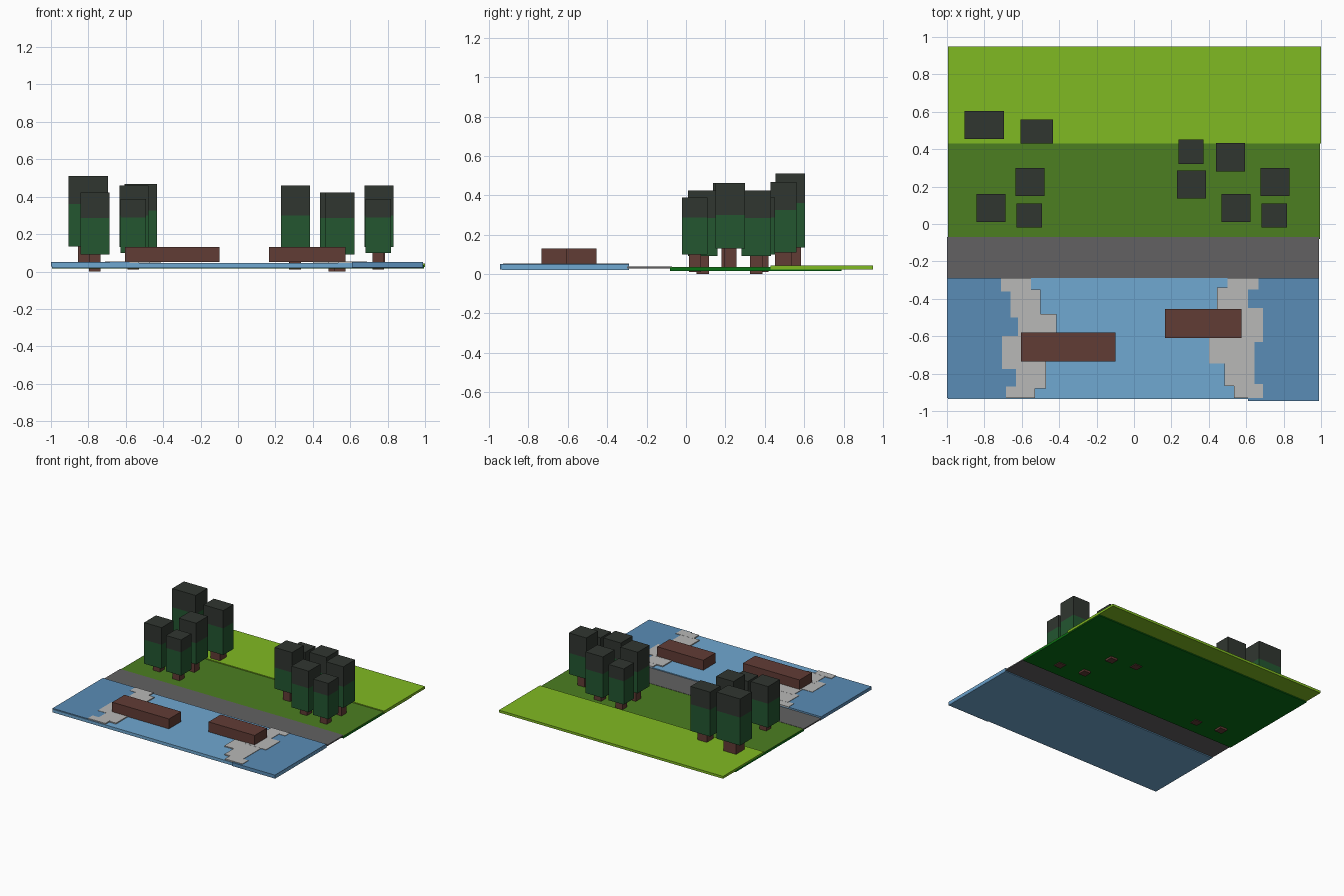
import bpy

if "Cube" in bpy.data.objects:
    bpy.data.objects.remove(bpy.data.objects["Cube"])


def material(name, r, g, b):
    lin = lambda c: ((c / 255 + 0.055) / 1.055) ** 2.4 if c > 10 else c / 255 / 12.92
    m = bpy.data.materials.new(name)
    m.diffuse_color = (lin(r), lin(g), lin(b), 1)
    m.use_nodes = True
    m.node_tree.nodes["Principled BSDF"].inputs["Base Color"].default_value = m.diffuse_color
    return m


LIGHT_GRASS = material("light grass", 128, 186, 34)
DARK_GRASS = material("dark grass", 76, 126, 33)
SOIL_GREEN = material("deep green base", 8, 112, 20)
ROAD = material("road grey", 98, 97, 98)
SHALLOW = material("shallow water", 112, 168, 209)
DEEP = material("deep water", 90, 140, 182)
FOAM = material("foam grey", 184, 184, 183)
WOOD = material("brown wood", 97, 60, 53)
LEAF = material("leaf green", 35, 86, 48)
LEAF_TOP = material("dark leaf top", 48, 54, 48)


def box(name, mat, x, y, z):
    """Box from (min, max) ranges on each axis."""
    verts = [(a, b, c) for a in x for b in y for c in z]
    faces = [(0, 1, 3, 2), (4, 6, 7, 5), (0, 4, 5, 1),
             (2, 3, 7, 6), (0, 2, 6, 4), (1, 5, 7, 3)]
    me = bpy.data.meshes.new(name)
    me.from_pydata(verts, [], faces)
    me.materials.append(mat)
    ob = bpy.data.objects.new(name, me)
    bpy.context.collection.objects.link(ob)
    return ob


# Land and road
box("ground_base", SOIL_GREEN, (-0.995, 0.995), (-0.08, 0.79), (0.016, 0.032))
box("dark_grass", DARK_GRASS, (-0.995, 0.995), (-0.078, 0.44), (0.030, 0.036))
box("light_grass", LIGHT_GRASS, (-0.995, 1.0), (0.43, 0.95), (0.024, 0.043))
box("road", ROAD, (-1.0, 0.99), (-0.30, -0.07), (0.028, 0.038))

# Water: shallow middle with deeper plates at both ends
box("river", SHALLOW, (-0.995, 0.99), (-0.935, -0.29), (0.020, 0.045))
box("deep_water_left", DEEP, (-1.0, -0.58), (-0.93, -0.29), (0.027, 0.050))
box("deep_water_right", DEEP, (0.61, 0.99), (-0.945, -0.29), (0.022, 0.050))

# Stepped foam strips between shallow and deep water: x0, x1, y0, y1
foam_left = [(-.71, -.55, -.36, -.29), (-.66, -.50, -.50, -.35), (-.62, -.415, -.60, -.48),
             (-.705, -.50, -.775, -.60), (-.63, -.47, -.88, -.73), (-.685, -.53, -.93, -.87)]
foam_right = [(.50, .665, -.35, -.29), (.445, .61, -.455, -.34), (.50, .69, -.63, -.45),
              (.40, .60, -.745, -.61), (.485, .645, -.865, -.62), (.535, .69, -.93, -.855)]
for side, rows in (("left", foam_left), ("right", foam_right)):
    for i, (x0, x1, y0, y1) in enumerate(rows):
        box(f"foam_{side}_{i}", FOAM, (x0, x1), (y0, y1), (0.044, 0.0525 + 0.0008 * (i % 3)))

# Floating logs
box("log_left", WOOD, (-0.605, -0.10), (-0.735, -0.58), (0.050, 0.130))
box("log_right", WOOD, (0.165, 0.575), (-0.61, -0.455), (0.050, 0.130))


# Trees: kind -> width, depth, crown bottom, colour split, top, trunk width, trunk bottom
KINDS = {
    "huge": (0.21, 0.15, 0.135, 0.36, 0.51, 0.11, 0.03),
    "wide": (0.175, 0.13, 0.11, 0.325, 0.468, 0.085, 0.03),
    "tall": (0.155, 0.15, 0.13, 0.30, 0.461, 0.062, 0.025),
    "medium": (0.155, 0.15, 0.092, 0.285, 0.423, 0.062, 0.0),
    "small": (0.135, 0.13, 0.10, 0.288, 0.388, 0.062, 0.01),
}


def tree(i, kind, cx, cy):
    w, d, low, split, top, t, base = KINDS[kind]
    span = lambda c, s: (c - s / 2, c + s / 2)
    box(f"trunk_{i}", WOOD, span(cx, t), span(cy, t), (base, low + 0.02))
    box(f"crown_{i}", LEAF, span(cx, w), span(cy, d), (low, split))
    box(f"crown_top_{i}", LEAF_TOP, span(cx, w), span(cy, d), (split, top))


TREES = [("huge", -.80, .53), ("wide", -.52, .495), ("tall", -.555, .225),
         ("medium", -.765, .085), ("small", -.56, .045),
         ("small", .305, .387), ("medium", .515, .357), ("tall", .307, .212),
         ("tall", .755, .225), ("medium", .545, .085), ("small", .75, .045)]
for i, (kind, cx, cy) in enumerate(TREES):
    tree(i, kind, cx, cy)
